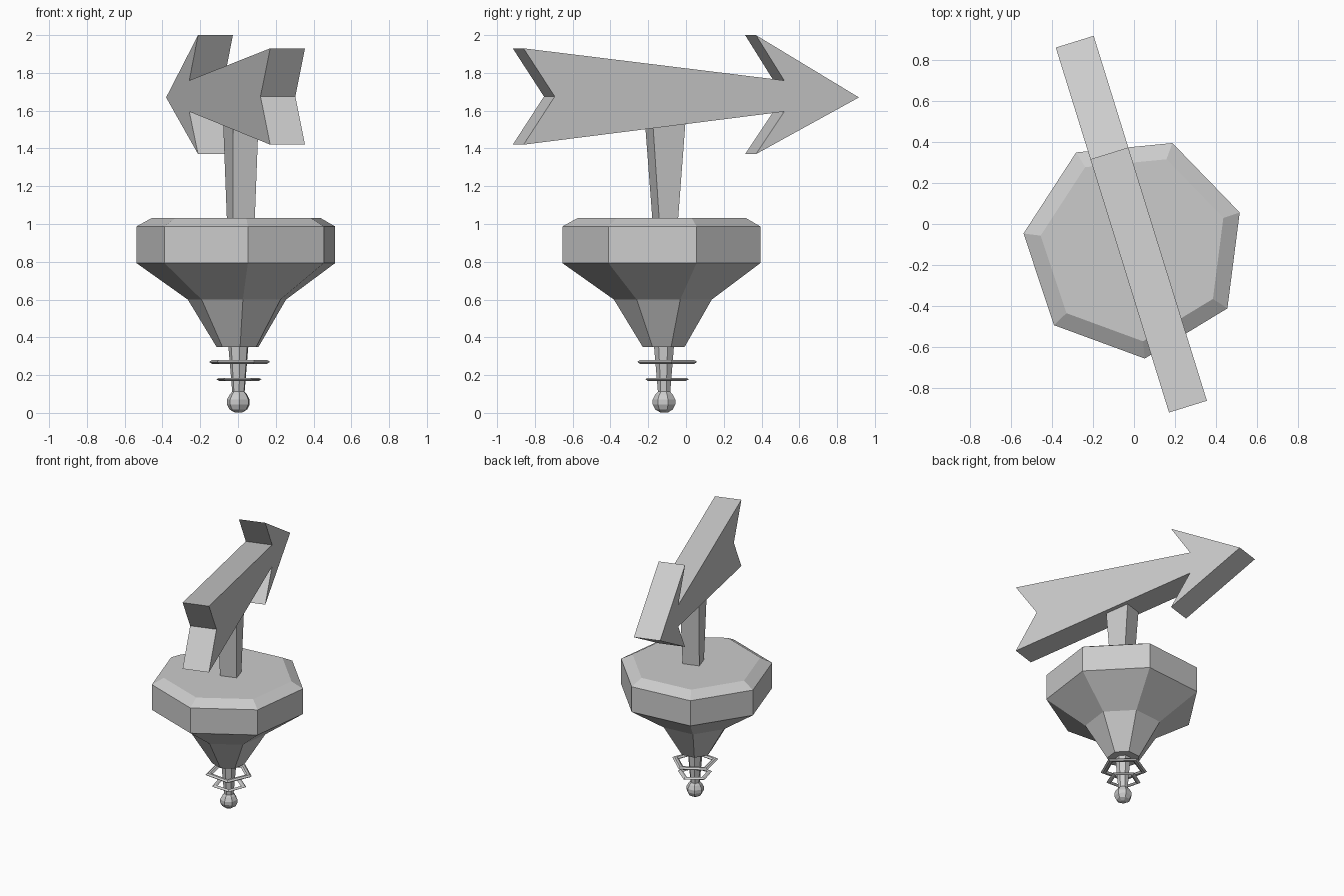
import bpy, bmesh
from math import sin, cos, pi, radians
from mathutils import Matrix

if "Cube" in bpy.data.objects:
    bpy.data.objects.remove(bpy.data.objects["Cube"])


def finish(name, bm, loc=(0, 0, 0), rot=0):
    bmesh.ops.recalc_face_normals(bm, faces=bm.faces)
    me = bpy.data.meshes.new(name)
    bm.to_mesh(me)
    bm.free()
    ob = bpy.data.objects.new(name, me)
    ob.location = loc
    ob.rotation_euler.z = radians(rot)
    bpy.context.collection.objects.link(ob)
    return ob


def lathe(name, profile, sides, loc, rot, ring=False):
    """Faceted solid from (radius, z) points; ring=True closes the section."""
    bm = bmesh.new()
    loops = [[bm.verts.new((r * cos(2 * pi * i / sides), r * sin(2 * pi * i / sides), z))
              for i in range(sides)] for r, z in profile]
    pairs = list(zip(loops, loops[1:]))
    if ring:
        pairs.append((loops[-1], loops[0]))
    else:
        bm.faces.new(loops[0])
        bm.faces.new(loops[-1])
    for a, b in pairs:
        for i in range(sides):
            j = (i + 1) % sides
            bm.faces.new((a[i], a[j], b[j], b[i]))
    return finish(name, bm, loc, rot)


AXIS = (0, -0.115, 0)
YAW = 17.24

# seven-sided spinning body
lathe("body", [(0.115, 0.35), (0.268, 0.60), (0.542, 0.793), (0.542, 0.987), (0.458, 1.033)],
      7, AXIS, 18.4)

# tip rod with ball foot
lathe("tip_rod", [(0.022, 0.003), (0.048, 0.018), (0.062, 0.045), (0.062, 0.07), (0.047, 0.098),
                  (0.034, 0.112), (0.056, 0.37)], 7, (0.003, -0.115, 0), 18.4)

# two thin floating pentagonal rings
for name, r, w, z, rot in (("upper_ring", 0.17, 0.05, 0.27, 12),
                           ("lower_ring", 0.126, 0.04, 0.178, 15)):
    h = 0.01 if r > 0.15 else 0.008
    section = [(r, 0), (r - 0.015, h), (r - w + 0.015, h),
               (r - w, 0), (r - w + 0.015, -h), (r - 0.015, -h)]
    lathe(name, section, 5, (0.003, -0.11, z), rot, ring=True)

# flared square post
bm = bmesh.new()
bmesh.ops.create_cube(bm, size=2)
for v in bm.verts:
    a, b, z = (0.071, 0.095, 1.6) if v.co.z > 0 else (0.061, 0.052, 1.02)
    v.co = (v.co.x * a, v.co.y * b, z)
finish("post", bm, (0.015, -0.11, 0), YAW)

# arrow: outline in (length, height), extruded sideways
outline = [(-0.933, 1.93), (-0.76, 1.675), (-0.933, 1.42), (0.512, 1.595),
           (0.355, 1.37), (0.926, 1.67), (0.355, 2.0), (0.512, 1.76)]
half = 0.0965
bm = bmesh.new()
face = bm.faces.new([bm.verts.new((-half, u, z)) for u, z in outline])
ext = bmesh.ops.extrude_face_region(bm, geom=[face], use_keep_orig=True)
bmesh.ops.translate(bm, vec=(2 * half, 0, 0),
                    verts=[g for g in ext["geom"] if isinstance(g, bmesh.types.BMVert)])
finish("arrow", bm, (-0.014, 0.0025, 0), YAW)
